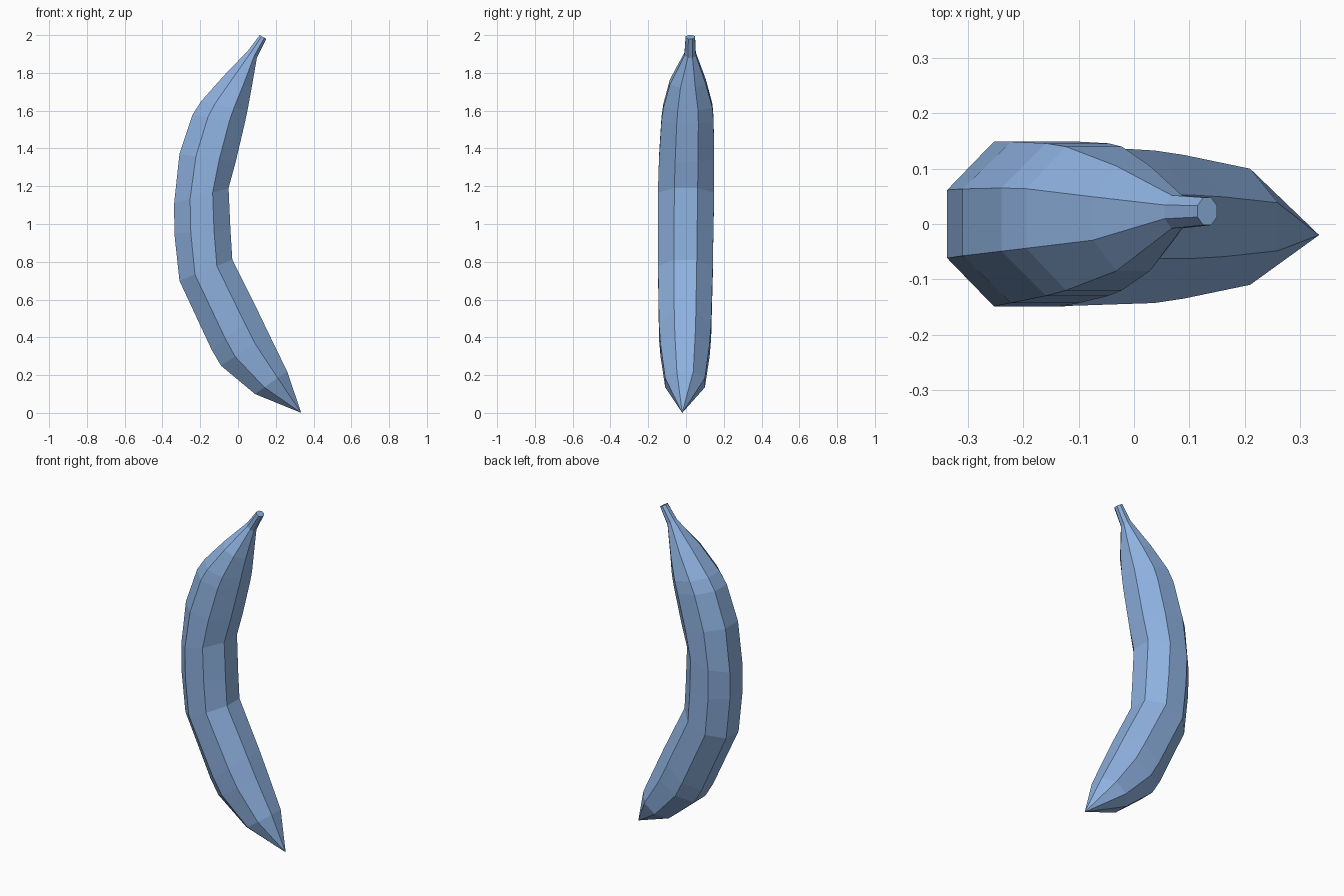
import bpy, bmesh, math

if "Cube" in bpy.data.objects:
    bpy.data.objects.remove(bpy.data.objects["Cube"])

# Stations from tip to stem: outer x,z / inner x,z / y half-width / y centre
rings = [
    (0.09, 0.10, 0.26, 0.22, 0.105, -0.005),
    (-0.09, 0.25, 0.165, 0.415, 0.13, -0.005),
    (-0.14, 0.335, 0.11, 0.53, 0.138, -0.005),
    (-0.31, 0.70, -0.03, 0.81, 0.145, -0.003),
    (-0.337, 0.95, -0.04, 0.97, 0.147, -0.002),
    (-0.338, 1.11, -0.05, 1.19, 0.149, 0.0),
    (-0.31, 1.37, -0.012, 1.33, 0.146, 0.003),
    (-0.24, 1.58, 0.035, 1.53, 0.138, 0.008),
    (-0.195, 1.65, 0.05, 1.60, 0.13, 0.01),
    (-0.075, 1.785, 0.072, 1.72, 0.095, 0.01),
    (0.055, 1.92, 0.10, 1.88, 0.03, 0.022),
    (0.115, 2.0, 0.15, 1.98, 0.025, 0.023),
]
SIDES = 8

bm = bmesh.new()


def add_ring(ox, oz, ix, iz, half_y, cy):
    """Flat-sided octagon spanning the outer and inner curve."""
    cx, cz, dx, dz = (ox + ix) / 2, (oz + iz) / 2, (ix - ox) / 2, (iz - oz) / 2
    k = 1 / math.cos(math.pi / SIDES)
    out = []
    for i in range(SIDES):
        a = 2 * math.pi * (i + 0.5) / SIDES
        c, s = k * math.cos(a), k * math.sin(a)
        out.append(bm.verts.new((cx + c * dx, cy + s * half_y, cz + c * dz)))
    return out


# Body and stem skin
loops = [add_ring(*r) for r in rings]
for a, b in zip(loops, loops[1:]):
    for i in range(SIDES):
        j = (i + 1) % SIDES
        bm.faces.new((a[i], a[j], b[j], b[i]))

# Pointed bottom tip and flat stem cap
tip = bm.verts.new((0.335, -0.02, 0.0))
for i in range(SIDES):
    bm.faces.new((tip, loops[0][(i + 1) % SIDES], loops[0][i]))
bm.faces.new(loops[-1])
bmesh.ops.recalc_face_normals(bm, faces=bm.faces)

mesh = bpy.data.meshes.new("banana")
bm.to_mesh(mesh)
bm.free()
mat = bpy.data.materials.new("soft blue")
mat.diffuse_color = (0.27, 0.44, 0.74, 1)
mat.use_nodes = True
mat.node_tree.nodes["Principled BSDF"].inputs["Base Color"].default_value = mat.diffuse_color
mesh.materials.append(mat)
obj = bpy.data.objects.new("banana", mesh)
bpy.context.collection.objects.link(obj)
